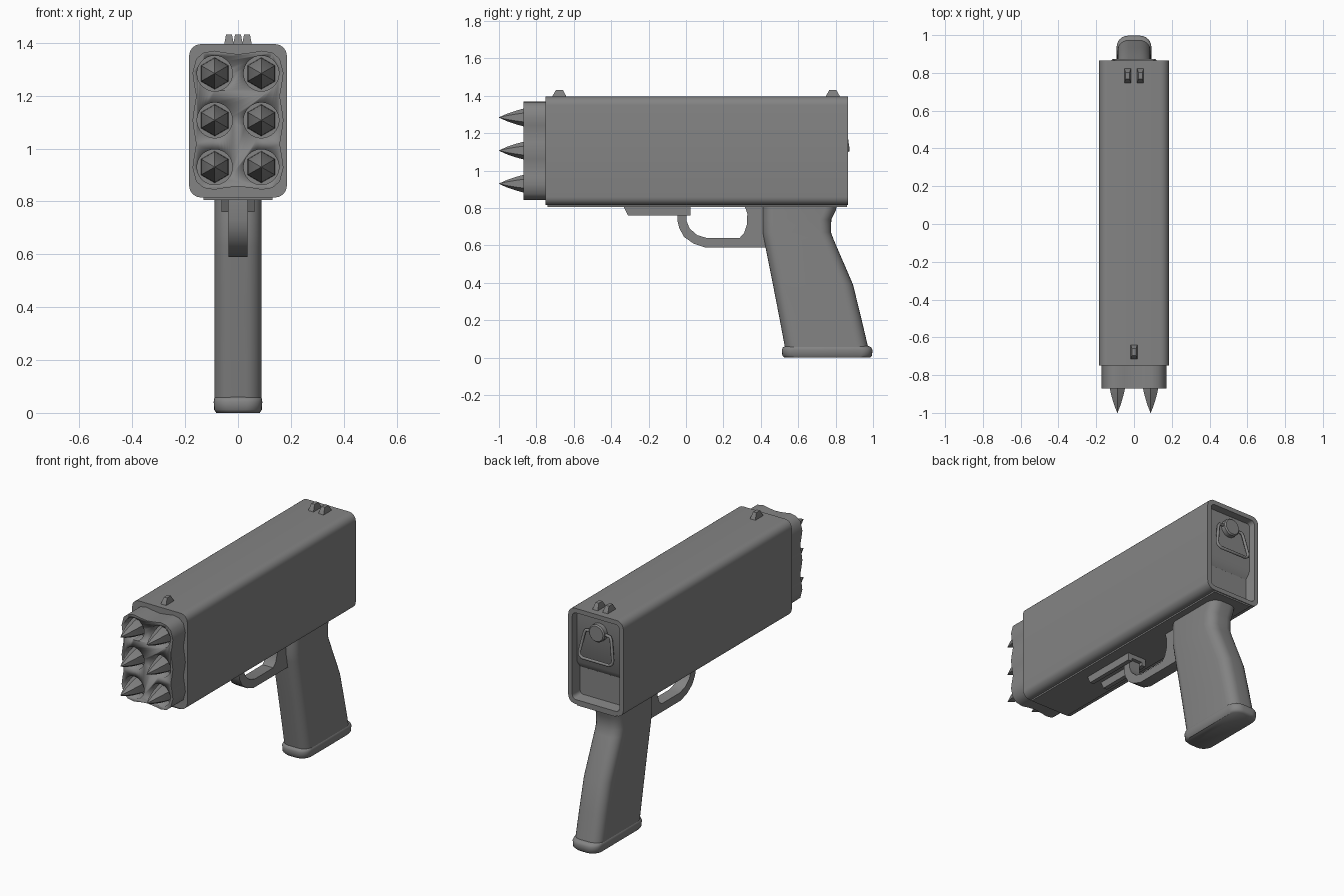
import bpy, bmesh, math
from mathutils import Matrix, Vector

cube = bpy.data.objects.get("Cube")
if cube:
    bpy.data.objects.remove(cube, do_unlink=True)

steel = bpy.data.materials.new("grey_steel")
steel.use_nodes = True
grey = (0.23, 0.23, 0.23, 1)
steel.diffuse_color = grey
steel.node_tree.nodes["Principled BSDF"].inputs["Base Color"].default_value = grey


def finish(name, bm, angle=35):
    bmesh.ops.recalc_face_normals(bm, faces=bm.faces)
    mesh = bpy.data.meshes.new(name)
    bm.to_mesh(mesh)
    bm.free()
    mesh.materials.append(steel)
    obj = bpy.data.objects.new(name, mesh)
    bpy.context.collection.objects.link(obj)
    bpy.ops.object.select_all(action="DESELECT")
    obj.select_set(True)
    bpy.context.view_layer.objects.active = obj
    bpy.ops.object.shade_smooth_by_angle(angle=math.radians(angle))
    return obj


def loft(name, rings, angle=35):
    """Skin a row of closed rings and cap both ends."""
    bm = bmesh.new()
    loops = [[bm.verts.new(p) for p in ring] for ring in rings]
    for a, b in zip(loops, loops[1:]):
        for i in range(len(a)):
            j = (i + 1) % len(a)
            bm.faces.new((a[i], a[j], b[j], b[i]))
    bm.faces.new(loops[0])
    bm.faces.new(loops[-1])
    return finish(name, bm, angle)


def round_rect(hw, hh, r, steps=6):
    pts = []
    for k, (sx, sy) in enumerate(((1, 1), (-1, 1), (-1, -1), (1, -1))):
        for i in range(steps + 1):
            a = math.pi / 2 * (k + i / steps)
            pts.append((sx * (hw - r) + r * math.cos(a), sy * (hh - r) + r * math.sin(a)))
    return pts


def upright(y, hw, z0, z1, r):
    return [(x, y, (z0 + z1) / 2 + z) for x, z in round_rect(hw, (z1 - z0) / 2, r)]


def level(z, hw, y0, y1, r):
    return [(x, (y0 + y1) / 2 + y, z) for x, y in round_rect(hw, (y1 - y0) / 2, r)]


def side_plate(name, outline, x0, x1, angle=35):
    """Extrude a (y, z) outline across x."""
    return loft(name, [[(x, y, z) for y, z in outline] for x in (x0, x1)], angle)


# Housing with a sunken rear
loft("housing", [upright(-0.75, 0.185, 0.815, 1.395, 0.045),
                 upright(0.865, 0.185, 0.815, 1.395, 0.045),
                 upright(0.865, 0.158, 0.842, 1.368, 0.025),
                 upright(0.80, 0.150, 0.850, 1.360, 0.020)])
side_plate("underside_plate", [(-0.74, 0.806), (0.86, 0.806), (0.86, 0.83), (-0.74, 0.83)],
           -0.13, 0.13)

# Barrel block with a wavy outline
quarter = [(0, .25), (.05, .256), (.09, .263), (.13, .256), (.158, .232),
           (.172, .18), (.166, .135), (.158, .09), (.166, .045), (.172, 0)]
half = quarter + [(x, -z) for x, z in quarter[-2::-1]]
outline = half + [(-x, z) for x, z in half[-2:0:-1]]
block = loft("barrel_block", [[(x, y, 1.107 + z) for x, z in outline] for y in (-0.87, -0.73)])

# Bored barrels, each holding a pointed round
slots = [(x, z) for x in (-0.088, 0.088) for z in (0.93, 1.107, 1.284)]
bm = bmesh.new()
for x, z in slots:
    bmesh.ops.create_cone(bm, cap_ends=True, segments=32, radius1=0.067, radius2=0.067, depth=0.16,
                          matrix=Matrix.Translation((x, -0.87, z)) @ Matrix.Rotation(math.pi / 2, 4, "X"))
cutter = finish("bore_cutter", bm)
cutter.hide_render = True
cut = block.modifiers.new("bores", "BOOLEAN")
cut.object = cutter
cut.solver = "EXACT"
bpy.context.view_layer.objects.active = block
bpy.ops.object.modifier_apply(modifier=cut.name)
bpy.data.objects.remove(cutter, do_unlink=True)

for n, (x, z) in enumerate(slots):
    rings = []
    for r, y in ((.061, -.775), (.058, -.82), (.047, -.87), (.036, -.91), (.021, -.955), (.001, -1)):
        rings.append([(x + r * math.sin(k * math.pi / 3), y, z + r * math.cos(k * math.pi / 3))
                      for k in range(6)])
    loft(f"rocket_tip_{n + 1}", rings)

# Sights
for name, x, y in (("front_sight", 0, -0.677), ("rear_sight_left", 0.034, 0.785),
                   ("rear_sight_right", -0.034, 0.785)):
    loft(name, [[(x + sx * hw, y + sy * hy, z) for sx, sy in ((1, 1), (-1, 1), (-1, -1), (1, -1))]
                for z, hw, hy in ((1.385, 0.018, 0.040), (1.40, 0.017, 0.036), (1.432, 0.011, 0.018))])

# Grip and its base cap
loft("grip", [level(z, 0.089, y0, y1, 0.06) for z, y0, y1 in (
    (.83, .41, .81), (.79, .41, .802), (.74, .41, .777), (.67, .41, .775),
    (.63, .417, .79), (.39, .465, .893), (.22, .498, .935), (.05, .53, .975))], 50)
loft("grip_base", [level(z, hw, y0, y1, 0.06) for z, hw, y0, y1 in (
    (0, .082, .525, .985), (.012, .090, .515, .995), (.042, .092, .513, .997),
    (.055, .090, .518, .99), (.062, .084, .535, .975))], 50)

# Trigger, guard and the rails ahead of it
guard = [(-.045, .81), (-.045, .73), (-.035, .69), (-.01, .645), (.04, .61), (.1, .59), (.43, .59),
         (.43, .64), (.11, .64), (.06, .655), (.02, .69), (.003, .73), (.003, .81)]
side_plate("trigger_guard", guard, -0.036, 0.036)
side_plate("trigger", [(.31, .82), (.328, .77), (.325, .71), (.31, .665), (.285, .638),
                       (.42, .638), (.42, .82)], -0.036, 0.036)
for name, s in (("left", 1), ("right", -1)):
    side_plate(f"{name}_rail", [(-.335, .81), (-.31, .76), (.025, .76), (.025, .81)],
               s * 0.036, s * 0.062)
side_plate("rail_bridge", [(-.04, .78), (.025, .78), (.025, .81), (-.04, .81)], -0.05, 0.05)

# Rear latch panel with a sloped lower ledge
side_plate("latch_panel", [(.79, 1.36), (.828, 1.36), (.828, 1.055), (.80, 1.015), (.79, 1.015)],
           -0.152, 0.152)
loft("latch_knob", [[(r * math.cos(k * math.tau / 20), y, 1.275 + r * math.sin(k * math.tau / 20))
                     for k in range(20)] for y, r in ((.80, .053), (.855, .053), (.862, .046))])

# Folding wire handle
curve = bpy.data.curves.new("latch_handle", "CURVE")
curve.dimensions = "3D"
curve.bevel_depth = 0.009
curve.bevel_resolution = 2
side = [(.04, .842, 1.275), (.08, .844, 1.272), (.09, .846, 1.255),
        (.112, .862, 1.14), (.108, .865, 1.12), (.09, .866, 1.108)]
path = [Vector(p) for p in side] + [Vector((-x, y, z)) for x, y, z in reversed(side)]
spline = curve.splines.new("POLY")
spline.points.add(len(path) - 1)
for point, p in zip(spline.points, path):
    point.co = (*p, 1)
curve.materials.append(steel)
bpy.context.collection.objects.link(bpy.data.objects.new("latch_handle", curve))
